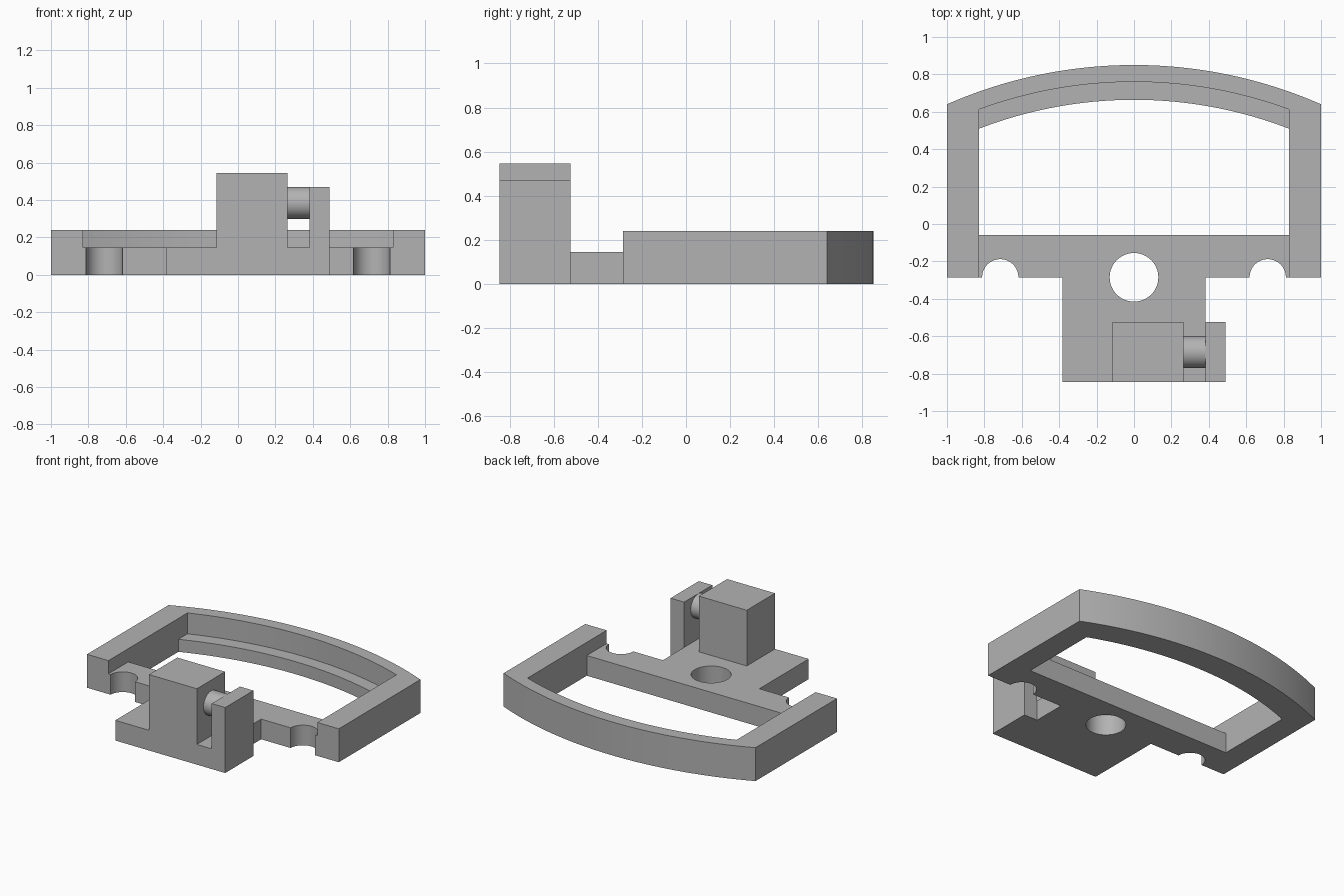
import bpy, bmesh, math
from mathutils import Matrix

if "Cube" in bpy.data.objects:
    bpy.data.objects.remove(bpy.data.objects["Cube"], do_unlink=True)

# Single plain grey material
grey = bpy.data.materials.new("plain grey")
grey.use_nodes = True
colour = (0.45, 0.45, 0.45, 1)
grey.diffuse_color = colour
grey.node_tree.nodes["Principled BSDF"].inputs["Base Color"].default_value = colour

ARC_Y = -1.636     # shared centre of the bowed rear rail
FRONT = -0.285     # front edge of the frame
RAIL_X = 0.83      # inner side of the side rails
PLATE = 0.145
HEIGHT = 0.24
BACK = -0.845


def make(name, bm):
    bmesh.ops.recalc_face_normals(bm, faces=bm.faces)
    mesh = bpy.data.meshes.new(name)
    bm.to_mesh(mesh)
    bm.free()
    mesh.materials.append(grey)
    ob = bpy.data.objects.new(name, mesh)
    bpy.context.collection.objects.link(ob)
    return ob


def extrude(name, outline, z0, z1):
    bm = bmesh.new()
    face = bm.faces.new([bm.verts.new((x, y, z0)) for x, y in outline])
    top = bmesh.ops.extrude_face_region(bm, geom=[face])["geom"]
    bmesh.ops.translate(bm, vec=(0, 0, z1 - z0),
                        verts=[v for v in top if isinstance(v, bmesh.types.BMVert)])
    return make(name, bm)


def box(name, x0, x1, y0, y1, z0, z1):
    return extrude(name, [(x0, y0), (x1, y0), (x1, y1), (x0, y1)], z0, z1)


def cylinder(name, centre, radius, depth, axis="Z"):
    bm = bmesh.new()
    turn = Matrix.Rotation(math.pi / 2, 4, "Y") if axis == "X" else Matrix()
    bmesh.ops.create_cone(bm, cap_ends=True, segments=64, radius1=radius,
                          radius2=radius, depth=depth,
                          matrix=Matrix.Translation(centre) @ turn)
    return make(name, bm)


def arc(radius, half_width, steps=48):
    a = math.asin(half_width / radius)
    angles = [-a + 2 * a * i / steps for i in range(steps + 1)]
    return [(radius * math.sin(t), ARC_Y + radius * math.cos(t)) for t in angles]


def combine(target, other, operation):
    mod = target.modifiers.new(operation.lower(), "BOOLEAN")
    mod.operation = operation
    mod.solver = "EXACT"
    mod.object = other
    bpy.context.view_layer.objects.active = target
    bpy.ops.object.modifier_apply(modifier=mod.name)
    bpy.data.objects.remove(other, do_unlink=True)


# Frame: two side rails joined by the bowed rear rail
outer = arc(2.486, 1)
inner = arc(2.396, RAIL_X)
body = extrude("bracket_body",
               [(-1, FRONT)] + outer + [(1, FRONT), (RAIL_X, FRONT)]
               + inner[::-1] + [(-RAIL_X, FRONT)], 0, HEIGHT)

# Low ledge inside the rear rail
ledge = extrude("rear_ledge", arc(2.396, RAIL_X) + arc(2.30, RAIL_X)[::-1], 0, 0.09)

# Cross bar and tongue as one T-shaped plate
T = 0.383
plate = extrude("base_plate",
                [(-RAIL_X, -0.06), (-RAIL_X, FRONT), (-T, FRONT), (-T, BACK),
                 (T, BACK), (T, FRONT), (RAIL_X, FRONT), (RAIL_X, -0.06)], 0, PLATE)

# Round hole and two half-round notches
for x, r in ((0, 0.13), (-0.715, 0.097), (0.715, 0.097)):
    combine(plate, cylinder("hole_cutter", (x, FRONT, 0), r, 1), "DIFFERENCE")

# Tall block, side arm and the pin between them
block = box("tall_block", -0.115, 0.265, BACK, -0.525, PLATE, 0.545)
arm = box("side_arm", T, 0.49, BACK, -0.525, 0, 0.47)
pin = cylinder("pin", (0.324, -0.685, 0.384), 0.085, 0.13, "X")

for part in (ledge, plate, block, arm, pin):
    combine(body, part, "UNION")

# Smooth round walls, crisp corners
bpy.ops.object.select_all(action="DESELECT")
body.select_set(True)
bpy.context.view_layer.objects.active = body
bpy.ops.object.shade_smooth_by_angle(angle=math.radians(30))
